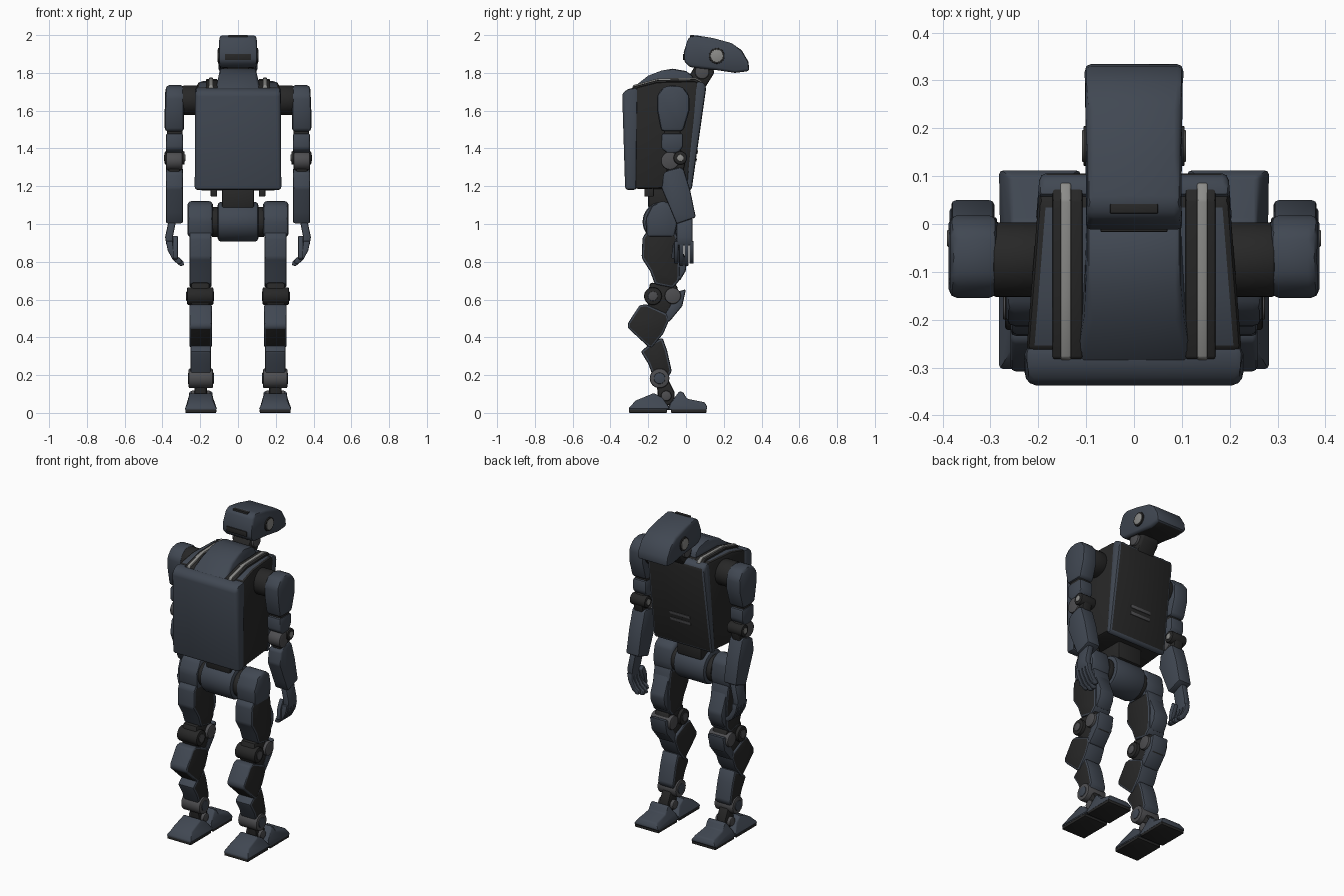
import bpy, bmesh, math
from mathutils import Matrix, Vector


def material(name, rgb):
    m = bpy.data.materials.new(name)
    m.diffuse_color = (*rgb, 1)
    return m


SLATE = material("slate shell", (0.052, 0.064, 0.085))
BLACK = material("black frame", (0.020, 0.020, 0.020))
GREY = material("light grey metal", (0.26, 0.26, 0.25))
STEEL = material("dark steel", (0.075, 0.075, 0.08))


def finish(bm, name, mats, rule, bevel, mirror, seg=2):
    bmesh.ops.recalc_face_normals(bm, faces=bm.faces)
    bm.normal_update()
    if rule:
        for f in bm.faces:
            f.material_index = 1 if rule(f) else 0
    if bevel:
        edges = [e for e in bm.edges if e.calc_face_angle(0) > math.radians(28)]
        bmesh.ops.bevel(bm, geom=edges, offset=bevel, segments=seg, profile=0.5,
                        affect='EDGES', clamp_overlap=True)
    me = bpy.data.meshes.new(name)
    bm.to_mesh(me)
    bm.free()
    ob = bpy.data.objects.new(name, me)
    bpy.context.collection.objects.link(ob)
    for m in mats:
        me.materials.append(m)
    bpy.ops.object.select_all(action='DESELECT')
    ob.select_set(True)
    bpy.context.view_layer.objects.active = ob
    bpy.ops.object.shade_smooth_by_angle(angle=math.radians(40))
    if mirror:
        mod = ob.modifiers.new("mirror", 'MIRROR')
        mod.use_mirror_merge = False
    return ob


def prism(name, pts, a, b, mats=(SLATE,), bevel=0.012, rule=None, mirror=False, axis='x', shape=None):
    """Extrude a (y,z) outline along x, or an (x,z) outline along y."""
    bm = bmesh.new()
    pos = (lambda t, p: (t, *p)) if axis == 'x' else (lambda t, p: (p[0], t, p[1]))
    lo, hi = ([bm.verts.new(pos(t, p)) for p in pts] for t in (a, b))
    n = len(pts)
    bm.faces.new(lo)
    bm.faces.new(hi)
    for i in range(n):
        bm.faces.new((lo[i], lo[(i + 1) % n], hi[(i + 1) % n], hi[i]))
    if shape:
        for v in bm.verts:
            shape(v.co)
    return finish(bm, name, mats, rule, bevel, mirror)


def drum(name, y, z, r, a, b, mat=BLACK, bevel=0.008, mirror=True, sy=1.0):
    """Cylinder lying along x."""
    bm = bmesh.new()
    bmesh.ops.create_cone(bm, cap_ends=True, segments=32, radius1=r, radius2=r, depth=b - a,
                          matrix=Matrix.Translation(((a + b) / 2, y, z)) @ Matrix.Diagonal((1, sy, 1, 1))
                          @ Matrix.Rotation(math.pi / 2, 4, 'Y'))
    return finish(bm, name, (mat,), None, bevel, mirror)


def box(y0, y1, z0, z1):
    return [(y0, z0), (y1, z0), (y1, z1), (y0, z1)]


def sides(f):
    return abs(f.normal.x) > 0.7


# --- Head ---
def head_taper(co):
    if co.z > 1.94:
        co.x *= 0.94
    elif co.z < 1.85 and co.y < 0.28:
        co.x *= 0.92


prism("head", [(-0.012, 1.91), (0.012, 1.985), (0.045, 2.0), (0.14, 1.985), (0.24, 1.958), (0.295, 1.92),
               (0.33, 1.86), (0.336, 1.81), (0.26, 1.80), (0.16, 1.815), (0.02, 1.83), (-0.01, 1.86)],
      -0.104, 0.104, (SLATE, BLACK), 0.014, lambda f: f.normal.z < -0.85, shape=head_taper)
drum("eye_ring", 0.163, 1.89, 0.042, 0.09, 0.106, BLACK, 0.003)
drum("eye", 0.163, 1.89, 0.034, 0.095, 0.109, GREY, 0.004)
prism("head_front_slot", box(-0.017, 0.01, 1.868, 1.90), -0.07, 0.07, (BLACK,), 0.003)
prism("head_top_slot", box(0.022, 0.042, 1.98, 2.0), -0.05, 0.05, (BLACK,), 0.002)

# --- Neck and collar ---
prism("neck", [(0.0, 1.72), (0.10, 1.72), (0.15, 1.80), (0.14, 1.84), (0.05, 1.84), (0.02, 1.79)],
      -0.06, 0.06, (BLACK,))
drum("neck_joint", 0.085, 1.805, 0.038, -0.075, 0.075, STEEL, mirror=False)


def collar_flare(co):
    if co.y < -0.25:
        co.x *= 1.25


prism("collar", [(-0.31, 1.70), (-0.20, 1.785), (-0.13, 1.812), (-0.07, 1.822), (0.0, 1.81), (0.035, 1.785),
                 (0.05, 1.72)], -0.098, 0.098, (SLATE,), 0.012, shape=collar_flare)


# --- Torso: front shell, dark core, back shell ---
def torso_taper(co):
    co.x *= 1 - 0.35 * max(0, co.y + 0.28)
    if co.y < -0.325:
        co.x *= 0.96


prism("front_shell", [(-0.322, 1.18), (-0.262, 1.18), (-0.255, 1.725), (-0.31, 1.715), (-0.338, 1.69)],
      -0.23, 0.23, (SLATE,), 0.016, shape=torso_taper)
prism("torso_core", [(-0.27, 1.185), (0.01, 1.19), (0.08, 1.735), (0.05, 1.757), (-0.15, 1.752), (-0.27, 1.722)],
      -0.226, 0.226, (BLACK, SLATE), 0.016, lambda f: f.normal.z > 0.7, shape=torso_taper)
prism("back_shell", [(0.0, 1.175), (0.03, 1.18), (0.106, 1.715), (0.10, 1.745), (0.06, 1.76), (0.045, 1.72)],
      -0.228, 0.228, (SLATE, BLACK), 0.014, lambda f: f.normal.y > 0.8, shape=torso_taper)
for i, z in enumerate((1.33, 1.37)):
    y = 0.03 + (z - 1.18) * 0.142
    prism(f"back_vent_{i}", [(y - 0.01, z), (y + 0.004, z), (y + 0.007, z + 0.018), (y - 0.007, z + 0.018)],
          -0.07, 0.07, (STEEL,), 0.002)
# shoulder-top rails
for nm, a, b, h, m in (("rail_base", 0.108, 0.17, 0.010, BLACK), ("rail_strip", 0.132, 0.154, 0.018, GREY)):
    prism(nm, [(-0.29, 1.70), (0.09, 1.72), (0.085, 1.738 + h), (0.05, 1.757 + h), (-0.15, 1.752 + h),
               (-0.28, 1.717 + h)], a, b, (m,), 0.004, mirror=True)

# --- Waist and pelvis ---
prism("waist", box(-0.20, -0.03, 1.08, 1.19), -0.085, 0.085, (BLACK,))
prism("waist_peg", box(-0.22, -0.17, 1.145, 1.19), 0.11, 0.145, (BLACK,), 0.005, mirror=True)
drum("pelvis", -0.125, 1.012, 0.105, -0.108, 0.108, SLATE, 0.018, mirror=False)
drum("hip_axle", -0.125, 1.01, 0.08, 0.10, 0.14)

# --- Arms ---
drum("shoulder_joint", -0.075, 1.655, 0.078, 0.19, 0.295)
drum("shoulder_collar", -0.075, 1.655, 0.066, 0.24, 0.28, STEEL)


def arm_shape(co):
    if co.z > 1.70 and co.x > 0.33:
        co.x -= 0.006


prism("upper_arm", [(-0.132, 1.49), (-0.015, 1.49), (0.018, 1.60), (0.018, 1.68), (-0.015, 1.725), (-0.07, 1.735),
                    (-0.12, 1.725), (-0.155, 1.68), (-0.153, 1.60)], 0.285, 0.388, bevel=0.018, mirror=True,
      shape=arm_shape)
drum("arm_swivel", -0.073, 1.48, 0.045, 0.295, 0.375)
prism("lower_sleeve", [(-0.13, 1.40), (-0.10, 1.375), (-0.04, 1.375), (-0.015, 1.41), (-0.015, 1.48),
                       (-0.13, 1.48)], 0.29, 0.382, bevel=0.012, mirror=True)
drum("elbow_upper", -0.03, 1.35, 0.036, 0.282, 0.388, BLACK)
drum("elbow_cap", -0.03, 1.35, 0.018, 0.278, 0.391, GREY, 0.003)
drum("elbow_lower", -0.085, 1.335, 0.048, 0.295, 0.380, STEEL)
prism("elbow_link", [(-0.10, 1.25), (-0.02, 1.25), (0.0, 1.34), (-0.03, 1.40), (-0.11, 1.38)],
      0.305, 0.37, (BLACK,), mirror=True)
prism("forearm", [(-0.118, 1.27), (-0.09, 1.285), (-0.03, 1.30), (-0.012, 1.29), (0.022, 1.18), (0.052, 1.035),
                  (-0.05, 1.0), (-0.075, 1.06), (-0.13, 1.19)], 0.292, 0.382, bevel=0.014, mirror=True)

# --- Hands: palm, four curled fingers, thumb ---
prism("palm", [(0.325, 1.03), (0.365, 1.03), (0.386, 0.93), (0.378, 0.885), (0.343, 0.885), (0.345, 0.93)],
      -0.05, 0.035, (SLATE,), 0.009, mirror=True, axis='y')
for i in range(4):
    y, d = -0.063 + i * 0.027, 0.012 * (i in (0, 3))
    prism(f"finger_{i}", [(0.382, 0.91), (0.372, 0.86), (0.345, 0.81), (0.305 + d, 0.777 + d), (0.285 + d, 0.782 + d),
                          (0.29 + d, 0.803 + d), (0.322, 0.83), (0.343, 0.87), (0.346, 0.91)],
          y, y + 0.023, (STEEL if i == 9 else SLATE,), 0.005, mirror=True, axis='y')
prism("thumb", [(-0.045, 0.94), (-0.07, 0.89), (-0.078, 0.82), (-0.058, 0.81), (-0.04, 0.87), (-0.02, 0.92)],
      0.318, 0.345, bevel=0.006, mirror=True)

# --- Thighs ---
prism("hip_housing", [(-0.21, 0.93), (-0.06, 0.93), (-0.045, 1.0), (-0.06, 1.09), (-0.12, 1.125), (-0.18, 1.10),
                      (-0.215, 1.03)], 0.132, 0.268, (SLATE,), 0.02, mirror=True)
prism("thigh", [(-0.23, 0.93), (-0.19, 0.98), (-0.07, 1.0), (-0.045, 0.93), (-0.03, 0.83), (-0.035, 0.70),
                (-0.07, 0.66), (-0.165, 0.68), (-0.19, 0.75), (-0.235, 0.82)],
      0.14, 0.258, (SLATE, BLACK), 0.012, sides, True)
prism("thigh_rear_cover", [(-0.06, 0.95), (-0.02, 0.86), (0.005, 0.80), (-0.002, 0.75), (-0.035, 0.695),
                           (-0.06, 0.72)], 0.148, 0.25, bevel=0.012, mirror=True)

# --- Knees ---
drum("knee_front", -0.175, 0.618, 0.047, 0.13, 0.27, BLACK)
drum("knee_front_cap", -0.175, 0.618, 0.025, 0.126, 0.274, STEEL, 0.003)
drum("knee_rear", -0.07, 0.62, 0.043, 0.13, 0.27, STEEL)
prism("knee_link", [(-0.21, 0.59), (-0.19, 0.69), (-0.05, 0.68), (-0.02, 0.56), (-0.10, 0.50), (-0.18, 0.53)],
      0.15, 0.25, (BLACK,), mirror=True)
prism("knee_rear_cover", [(0.0, 0.655), (-0.02, 0.565), (-0.09, 0.48), (-0.125, 0.50), (-0.09, 0.56),
                          (-0.05, 0.64)], 0.145, 0.255, bevel=0.01, mirror=True)

# --- Shins ---
prism("upper_shin", [(-0.245, 0.57), (-0.21, 0.575), (-0.10, 0.525), (-0.09, 0.49), (-0.12, 0.42), (-0.18, 0.345),
                     (-0.20, 0.35), (-0.308, 0.45), (-0.308, 0.475)],
      0.138, 0.258, (SLATE, BLACK), 0.012, lambda f: sides(f) or (f.normal.y < -0.3 and f.normal.z < -0.3), True)
prism("lower_shin", [(-0.24, 0.325), (-0.185, 0.37), (-0.125, 0.40), (-0.10, 0.33), (-0.075, 0.22), (-0.10, 0.18),
                     (-0.17, 0.18), (-0.20, 0.26)], 0.143, 0.252, (SLATE, BLACK), 0.012, sides, True)

# --- Ankles and feet ---
drum("ankle", -0.14, 0.183, 0.052, 0.132, 0.262, STEEL)
drum("ankle_cap", -0.14, 0.183, 0.03, 0.128, 0.266, SLATE, 0.004)
prism("ankle_link", [(-0.16, 0.17), (-0.10, 0.19), (-0.06, 0.11), (-0.06, 0.04), (-0.15, 0.04), (-0.15, 0.11)],
      0.165, 0.23, (BLACK,), mirror=True)
drum("foot_pivot", -0.105, 0.09, 0.028, 0.145, 0.25, STEEL)


def foot_taper(co):
    if co.z > 0.04:
        co.x = 0.197 + (co.x - 0.197) * 0.72


prism("toe", [(-0.305, 0.015), (-0.30, 0.03), (-0.265, 0.066), (-0.17, 0.105), (-0.125, 0.08), (-0.09, 0.03),
              (-0.09, 0.015)], 0.112, 0.282, bevel=0.01, mirror=True, shape=foot_taper)
prism("heel", [(-0.10, 0.015), (-0.085, 0.05), (-0.035, 0.115), (-0.015, 0.11), (0.005, 0.075), (0.10, 0.056),
               (0.113, 0.03), (0.11, 0.015)], 0.112, 0.282, bevel=0.01, mirror=True, shape=foot_taper)
prism("toe_sole", box(-0.302, -0.10, 0.0, 0.02), 0.115, 0.279, (BLACK,), 0.004, mirror=True)
prism("heel_sole", box(-0.08, 0.108, 0.0, 0.02), 0.115, 0.279, (BLACK,), 0.004, mirror=True)
